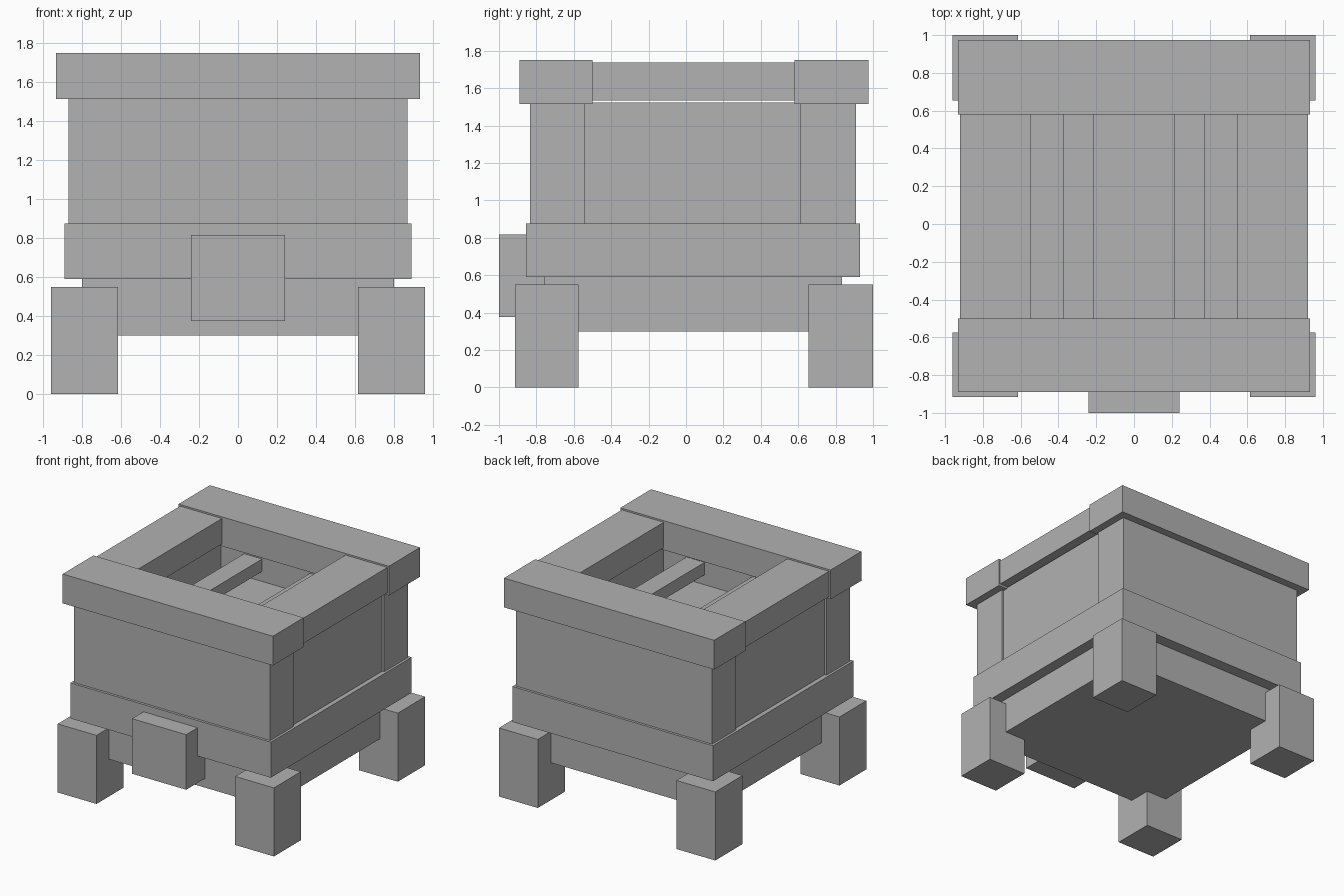
import bpy

cube = bpy.data.objects.get("Cube")
if cube:
    bpy.data.objects.remove(cube, do_unlink=True)

GREY = (0.445, 0.445, 0.445, 1.0)
grey = bpy.data.materials.new("plain grey")
grey.use_nodes = True
grey.diffuse_color = GREY
grey.node_tree.nodes["Principled BSDF"].inputs["Base Color"].default_value = GREY


def block(name, x, y, z):
    """Box spanning the given (low, high) ranges."""
    spans = (x, y, z)
    bpy.ops.mesh.primitive_cube_add(size=1, location=[(a + b) / 2 for a, b in spans])
    ob = bpy.context.object
    ob.name = name
    ob.scale = [b - a for a, b in spans]
    bpy.ops.object.transform_apply(location=False, rotation=False, scale=True)
    ob.data.materials.append(grey)
    return ob


def side_pair(name, inner, outer, y, z):
    """Matching blocks on the model's left (+x) and right (-x)."""
    block("left_" + name, (inner, outer), y, z)
    block("right_" + name, (-outer, -inner), y, z)


# Base, band and filling
block("base", (-0.8, 0.8), (-0.76, 0.835), (0.3, 0.6))
block("lower_band", (-0.89, 0.89), (-0.855, 0.93), (0.59, 0.875))
block("soil", (-0.6, 0.6), (-0.55, 0.62), (0.86, 1.31))

# Legs
side_pair("front_leg", 0.615, 0.96, (-0.915, -0.575), (0, 0.55))
side_pair("back_leg", 0.615, 0.96, (0.655, 1.0), (0, 0.55))

# Walls, the side ones slightly recessed
block("front_wall", (-0.87, 0.87), (-0.835, -0.54), (0.87, 1.52))
block("back_wall", (-0.87, 0.87), (0.61, 0.91), (0.87, 1.52))
side_pair("wall", 0.58, 0.853, (-0.545, 0.615), (0.87, 1.523))

# Top rim
block("front_rim", (-0.933, 0.933), (-0.89, -0.5), (1.515, 1.75))
block("back_rim", (-0.933, 0.933), (0.58, 0.975), (1.515, 1.75))
side_pair("rim", 0.548, 0.92, (-0.505, 0.585), (1.533, 1.737))

# Slats across the opening
side_pair("slat", 0.213, 0.373, (-0.545, 0.615), (1.39, 1.49))

# Plaque on the front
block("front_plaque", (-0.24, 0.24), (-1.0, -0.75), (0.375, 0.817))
